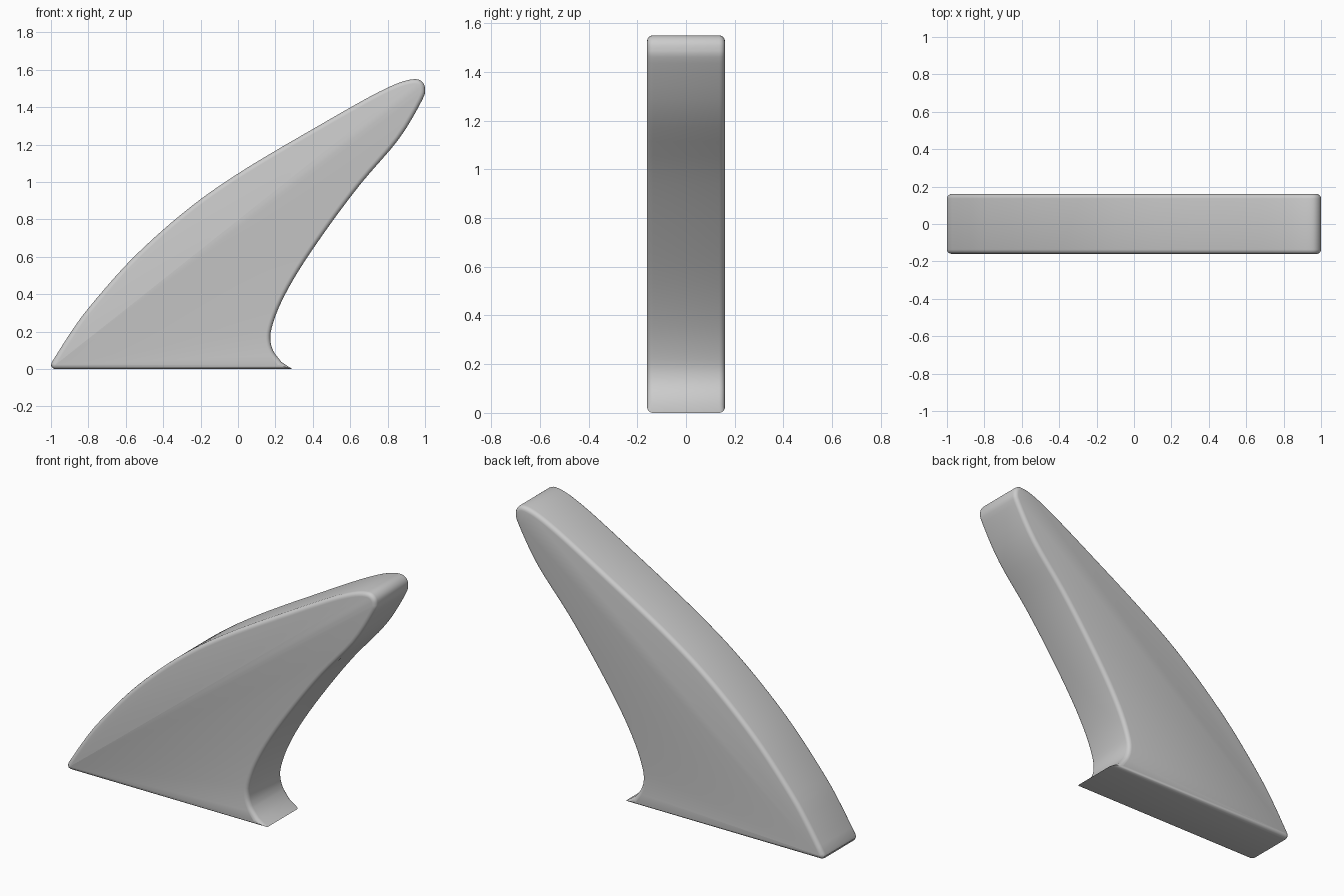
import bpy, bmesh
from mathutils import Vector

if "Cube" in bpy.data.objects:
    bpy.data.objects.remove(bpy.data.objects["Cube"])

HALF_WIDTH, ROUND = 0.16, 0.024

# side profile (x, z): rounded toe, leading edge, tip, trailing edge
TOE = [(-0.978, 0.0), (-0.992, 0.005), (-1.0, 0.02)]
CURVE = [(-0.996, 0.036), (-0.9, 0.187), (-0.8, 0.325), (-0.6, 0.555), (-0.4, 0.745),
         (-0.2, 0.908), (0.0, 1.045), (0.2, 1.167), (0.4, 1.283), (0.6, 1.398),
         (0.75, 1.48), (0.865, 1.532), (0.945, 1.55), (0.985, 1.535), (1.0, 1.497),
         (0.983, 1.435), (0.86, 1.23), (0.66, 0.995), (0.49, 0.77), (0.33, 0.535),
         (0.23, 0.355), (0.18, 0.22), (0.174, 0.145), (0.195, 0.085)]
HEEL = [(0.232, 0.038), (0.29, 0.0)]


def smooth(points, steps=4):
    """Catmull-Rom curve through the points."""
    p = [Vector(q) for q in points]
    p = [2 * p[0] - p[1]] + p + [Vector(HEEL[0])]
    out = []
    for i in range(1, len(p) - 2):
        a, b, c, d = p[i - 1:i + 3]
        for s in range(steps):
            t = s / steps
            out.append(0.5 * (2 * b + (c - a) * t + (2 * a - 5 * b + 4 * c - d) * t * t
                              + (3 * b - a - 3 * c + d) * t ** 3))
    return out + [p[-2]]


# extrude the profile across the width
outline = [Vector(q) for q in TOE] + smooth(CURVE) + [Vector(q) for q in HEEL]
bm = bmesh.new()
side = bm.faces.new([bm.verts.new((q.x, -HALF_WIDTH, q.y)) for q in outline])
new = bmesh.ops.extrude_face_region(bm, geom=[side], use_keep_orig=True)["geom"]
bmesh.ops.translate(bm, verts=[g for g in new if isinstance(g, bmesh.types.BMVert)],
                    vec=(0, 2 * HALF_WIDTH, 0))
bmesh.ops.recalc_face_normals(bm, faces=bm.faces)

# round both side rims
rims = [e for e in bm.edges if abs(e.verts[0].co.y - e.verts[1].co.y) < 1e-6]
bmesh.ops.bevel(bm, geom=rims, offset=ROUND, segments=4, profile=0.5,
                affect='EDGES', clamp_overlap=False)
bmesh.ops.recalc_face_normals(bm, faces=bm.faces)

mesh = bpy.data.meshes.new("fin")
bm.to_mesh(mesh)
bm.free()
fin = bpy.data.objects.new("fin", mesh)
bpy.context.collection.objects.link(fin)
bpy.context.view_layer.objects.active = fin
fin.select_set(True)
bpy.ops.object.shade_smooth_by_angle(angle=0.6)
